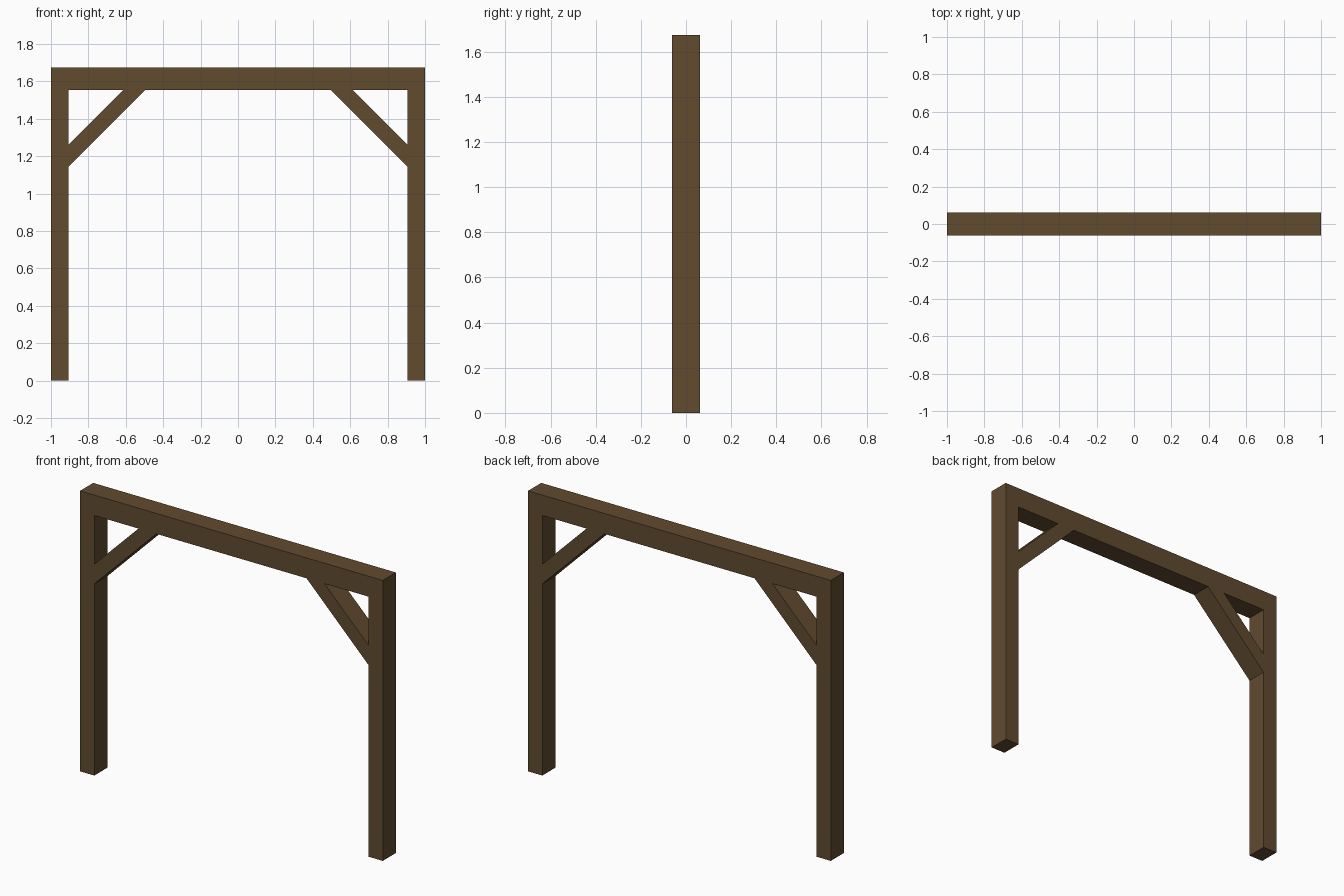
import bpy
import bmesh

if "Cube" in bpy.data.objects:
    bpy.data.objects.remove(bpy.data.objects["Cube"])

DEPTH = 0.124            # thickness of all timbers along y
TOP, UNDER = 1.675, 1.553
INNER = 0.906            # inner face of the posts

wood = bpy.data.materials.new("dark_brown_wood")
wood.diffuse_color = (0.12, 0.07, 0.028, 1.0)
wood.use_nodes = True
wood.node_tree.nodes["Principled BSDF"].inputs["Base Color"].default_value = wood.diffuse_color


def extrude_profile(name, points):
    """Extrude an (x, z) outline through the timber depth, centred on y = 0."""
    bm = bmesh.new()
    face = bm.faces.new([bm.verts.new((x, -DEPTH / 2, z)) for x, z in points])
    res = bmesh.ops.extrude_face_region(bm, geom=[face])
    verts = [g for g in res["geom"] if isinstance(g, bmesh.types.BMVert)]
    bmesh.ops.translate(bm, verts=verts, vec=(0, DEPTH, 0))
    bmesh.ops.recalc_face_normals(bm, faces=bm.faces)
    mesh = bpy.data.meshes.new(name)
    bm.to_mesh(mesh)
    bm.free()
    mesh.materials.append(wood)
    obj = bpy.data.objects.new(name, mesh)
    bpy.context.collection.objects.link(obj)
    return obj


# Two posts and the top beam as one flush frame
extrude_profile("post_and_beam_frame", [
    (-1, 0), (-INNER, 0), (-INNER, UNDER), (INNER, UNDER),
    (INNER, 0), (1, 0), (1, TOP), (-1, TOP)])

# Diagonal corner braces, mirrored left and right
for side, name in ((-1, "left_brace"), (1, "right_brace")):
    extrude_profile(name, [
        (side * INNER, 1.144), (side * 0.496, UNDER),
        (side * 0.614, UNDER), (side * INNER, 1.262)])
